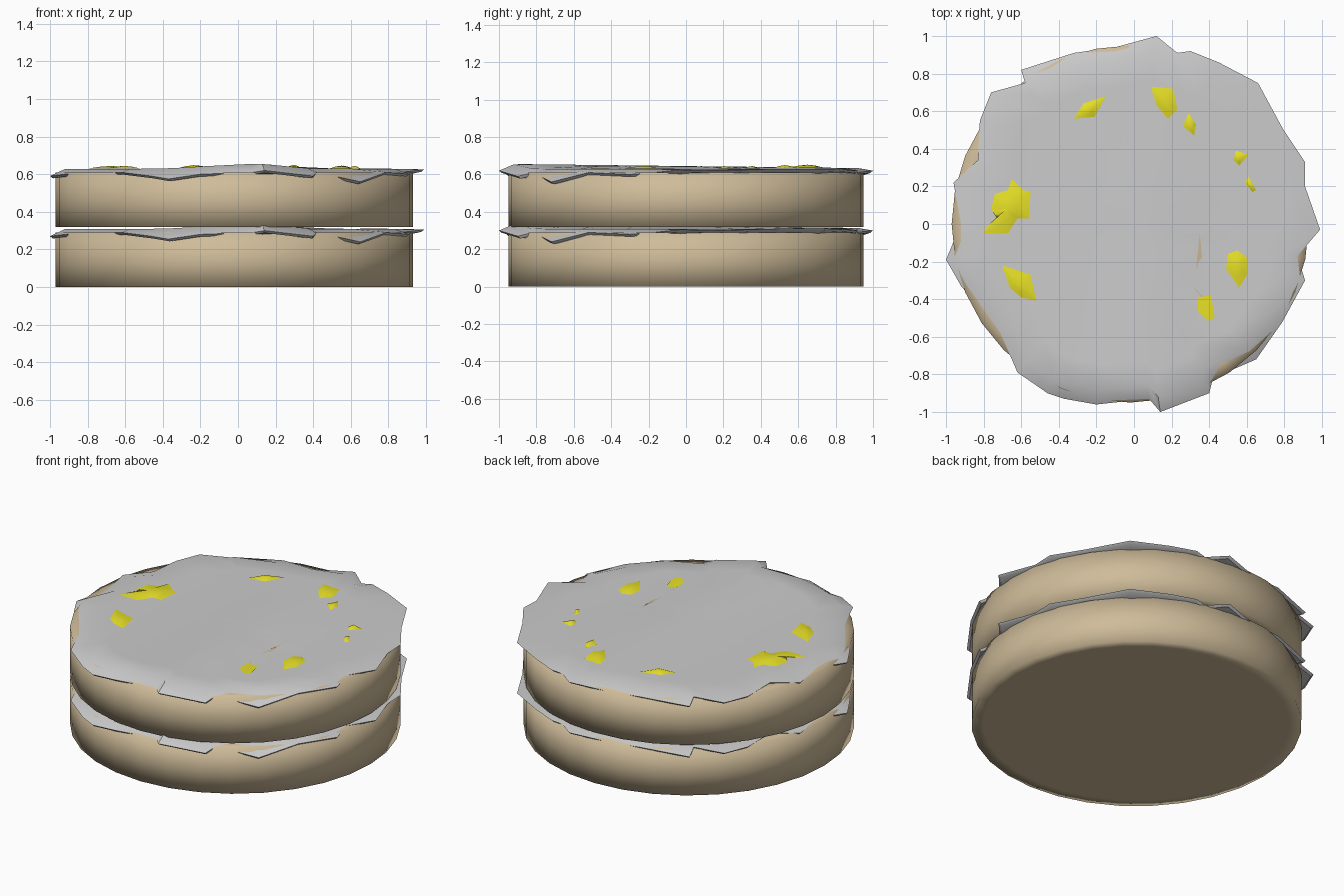
import bpy, bmesh, math
from mathutils import Vector
from mathutils.bvhtree import BVHTree

if "Cube" in bpy.data.objects:
    bpy.data.objects.remove(bpy.data.objects["Cube"])


def material(name, rgb):
    m = bpy.data.materials.new(name)
    m.diffuse_color = (*rgb, 1)
    m.use_nodes = True
    m.node_tree.nodes["Principled BSDF"].inputs["Base Color"].default_value = m.diffuse_color
    return m


TAN = material("sponge_tan", (0.62, 0.50, 0.32))
YELLOW = material("yellow", (0.80, 0.75, 0.02))
LIFT = 0.32


def finish(bm, name, mat=None, recalc=True, angle=None):
    if recalc:
        bmesh.ops.recalc_face_normals(bm, faces=bm.faces)
    me = bpy.data.meshes.new(name)
    bm.to_mesh(me)
    bm.free()
    ob = bpy.data.objects.new(name, me)
    bpy.context.collection.objects.link(ob)
    if mat:
        me.materials.append(mat)
    for p in me.polygons:
        p.use_smooth = True
    if angle:
        bpy.ops.object.select_all(action='DESELECT')
        bpy.context.view_layer.objects.active = ob
        ob.select_set(True)
        bpy.ops.object.shade_smooth_by_angle(angle=math.radians(angle))
    return ob


def bridge(bm, a, b):
    n = len(a)
    for i in range(n):
        j = (i + 1) % n
        bm.faces.new((a[i], a[j], b[j], b[i]))


# Sponge layers: smooth-shaded discs with one loop around the middle
def sponge(name, z):
    bm = bmesh.new()
    rings = []
    for r, h in ((0.88, 0), (0.95, 0), (0.95, 0.14), (0.95, 0.29), (0.88, 0.29)):
        rings.append([bm.verts.new((-0.02 + r * math.cos(a), r * math.sin(a), z + h))
                      for a in (math.tau * i / 32 for i in range(32))])
    for a, b in zip(rings, rings[1:]):
        bridge(bm, a, b)
    bm.faces.new(rings[0])
    bm.faces.new(rings[-1])
    finish(bm, name, TAN)


# Ragged icing outline, clockwise from the back: x, y, z
EDGE = [(.12, 1.0, .62), (.23, .91, .61), (.30, .92, .62), (.45, .86, .625), (.66, .75, .63),
        (.79, .51, .63), (.91, .33, .625), (.91, .20, .62), (.99, -.03, .625), (.87, -.17, .61),
        (.91, -.30, .60), (.79, -.52, .61), (.65, -.72, .56), (.42, -.82, .61), (.40, -.90, .59),
        (.14, -1.0, .62), (.08, -.93, .61), (-.2, -.96, .60), (-.37, -.93, .575), (-.46, -.90, .59),
        (-.62, -.79, .61), (-.71, -.58, .61), (-.92, -.33, .60), (-1.0, -.19, .59), (-.92, 0, .61),
        (-.96, .22, .61), (-.83, .34, .62), (-.82, .55, .61), (-.76, .70, .61), (-.58, .75, .62),
        (-.6, .82, .59), (-.32, .91, .61), (-.1, .94, .60)]


def icing_height(x, y):
    ridge = 0.026 * math.exp(-((x - 0.06) / 0.3) ** 2) * (0.65 - 0.45 * y)
    fold = -0.016 * math.exp(-((x - 0.37) / 0.07) ** 2) * math.exp(-((y + 0.4) / 0.4) ** 2)
    return 0.628 + ridge + fold


# Icing sheets: top surface in rings, thin lip, underside tucked into the sponge
def icing(name, dz):
    bm = bmesh.new()
    rings = []
    under = [bm.verts.new((x * .9, y * .9, .595 + dz)) for x, y, z in EDGE]
    lip = [bm.verts.new((x * .985, y * .985, z - .012 + dz)) for x, y, z in EDGE]
    rings += [under, lip, [bm.verts.new((x, y, z + dz)) for x, y, z in EDGE]]
    for s in (.92, .78, .6, .4, .2):
        rings.append([bm.verts.new((x * s, y * s, icing_height(x * s, y * s) + dz))
                      for x, y, z in EDGE])
    for a, b in zip(rings, rings[1:]):
        bridge(bm, a, b)
    mid = bm.verts.new((0, 0, icing_height(0, 0) + dz))
    last = rings[-1]
    for i in range(len(last)):
        bm.faces.new((last[i], last[(i + 1) % len(last)], mid))
    bm.faces.new(under)
    return finish(bm, name, None, True, 35)


sponge("lower_sponge", 0)
sponge("upper_sponge", LIFT)
icing("lower_icing", -LIFT)
top = icing("upper_icing", 0)
tree = BVHTree.FromPolygons([v.co for v in top.data.vertices],
                            [list(p.vertices) for p in top.data.polygons])


# Patches draped on the icing, slightly domed
def patch(name, pts, mat, dome):
    bm = bmesh.new()
    c = [sum(k) / len(pts) for k in zip(*pts)]

    def drop(x, y, up):
        z = tree.ray_cast(Vector((x, y, 2)), Vector((0, 0, -1)))[0].z
        return bm.verts.new((x, y, z + up))
    ring = [drop(x, y, .002) for x, y in pts]
    inner = [drop((x + c[0]) / 2, (y + c[1]) / 2, dome * .7) for x, y in pts]
    bridge(bm, ring, inner)
    mid = drop(c[0], c[1], dome)
    for i in range(len(pts)):
        bm.faces.new((inner[i], inner[(i + 1) % len(pts)], mid))
    finish(bm, name, mat, False)


FRUIT = [
    [(-.80, -.05), (-.67, -.05), (-.62, .03), (-.56, .03), (-.55, .17), (-.59, .18),
     (-.65, .24), (-.67, .18), (-.74, .16), (-.76, .08), (-.72, .02), (-.79, -.02)],
    [(-.52, -.41), (-.55, -.27), (-.70, -.22), (-.66, -.34), (-.60, -.39)],
    [(-.32, .56), (-.21, .57), (-.15, .68), (-.27, .64)],
    [(.18, .56), (.23, .61), (.21, .72), (.09, .73), (.12, .63)],
    [(.26, .52), (.32, .47), (.33, .53), (.29, .59)],
    [(.53, .34), (.56, .31), (.61, .37), (.54, .39)],
    [(.59, .22), (.63, .17), (.65, .18), (.61, .25)],
    [(.49, -.24), (.56, -.34), (.60, -.27), (.60, -.18), (.55, -.14), (.50, -.16)],
    [(.34, -.39), (.34, -.50), (.41, -.58), (.43, -.50), (.41, -.38)],
]
for i, pts in enumerate(FRUIT):
    patch(f"yellow_piece_{i + 1}", pts, YELLOW, .016 if i != 8 else .01)

# Sponge showing through the fold in the icing
patch("sponge_gap", [(.32, -.34), (.36, -.39), (.38, -.38), (.35, -.05)], TAN, .003)

for ob in bpy.data.objects:
    # keep every patch facing up
    if ob.name.startswith(("yellow", "sponge_gap")) and ob.data.polygons[0].normal.z < 0:
        ob.data.flip_normals()
